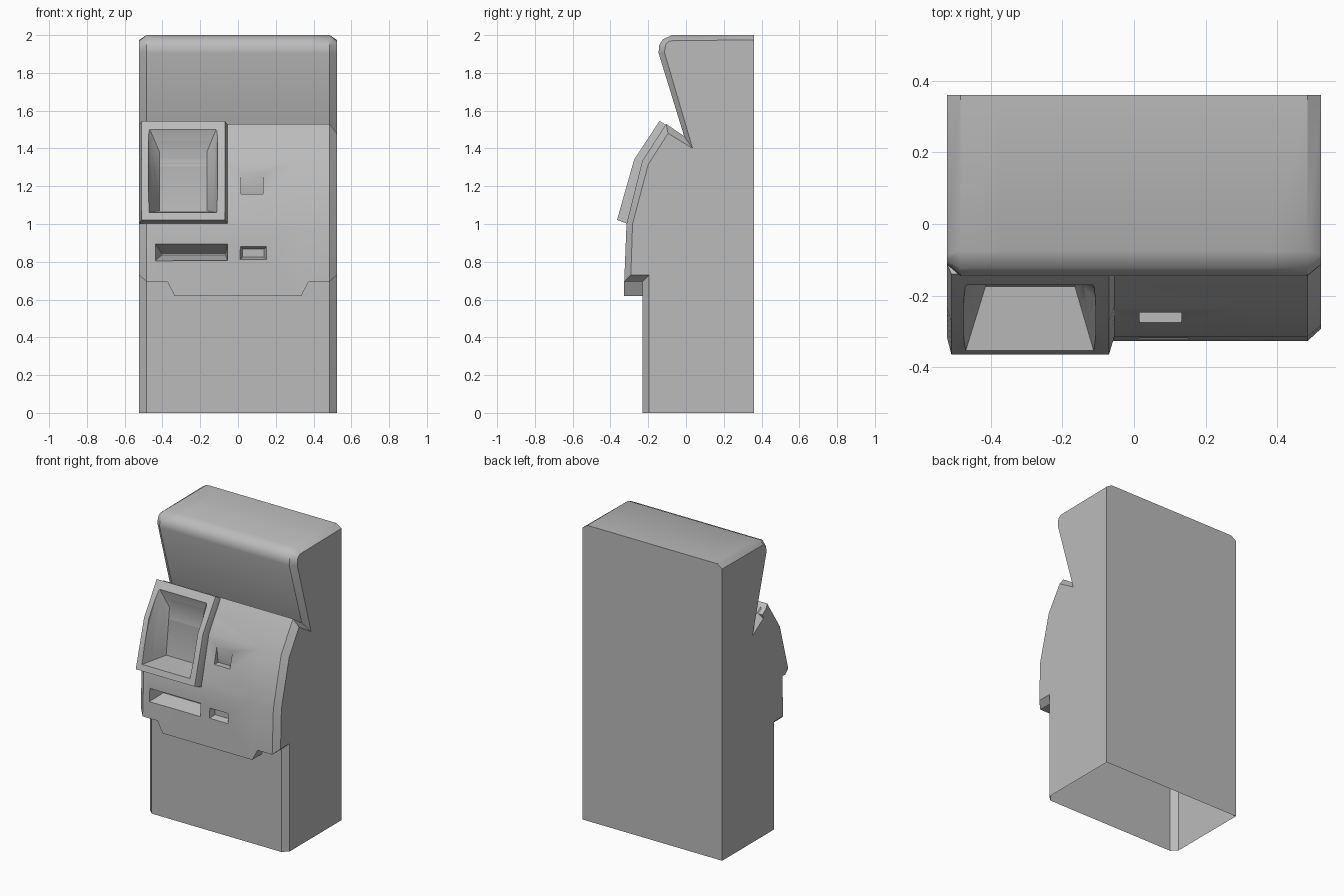
import bpy, bmesh, math

cube = bpy.data.objects.get("Cube")
if cube:
    bpy.data.objects.remove(cube, do_unlink=True)

grey = bpy.data.materials.new("plain grey")
grey.use_nodes = True
COLOUR = (0.5, 0.5, 0.5, 1)
grey.diffuse_color = COLOUR
grey.node_tree.nodes["Principled BSDF"].inputs["Base Color"].default_value = COLOUR


def finish(name, bm):
    bmesh.ops.recalc_face_normals(bm, faces=bm.faces)
    mesh = bpy.data.meshes.new(name)
    bm.to_mesh(mesh)
    bm.free()
    mesh.materials.append(grey)
    obj = bpy.data.objects.new(name, mesh)
    bpy.context.collection.objects.link(obj)
    return obj


def hull(name, sections):
    """Convex solid from (x range, (y, z) points) sections."""
    bm = bmesh.new()
    for xs, points in sections:
        for x in xs:
            for y, z in points:
                bm.verts.new((x, y, z))
    bmesh.ops.convex_hull(bm, input=bm.verts)
    bmesh.ops.dissolve_limit(bm, angle_limit=0.01, verts=bm.verts, edges=bm.edges)
    return finish(name, bm)


def activate(obj):
    bpy.ops.object.select_all(action="DESELECT")
    obj.select_set(True)
    bpy.context.view_layer.objects.active = obj


def cut(obj, cutter):
    activate(obj)
    mod = obj.modifiers.new("cut", "BOOLEAN")
    mod.operation = "DIFFERENCE"
    mod.solver = "EXACT"
    mod.object = cutter
    bpy.ops.object.modifier_apply(modifier=mod.name)


# Cabinet: side profiles lofted across the width, inset at the outer columns
def centre_profile(lip):
    return [(0.36, 0), (-0.23, 0), (-0.23, lip), (-0.327, lip), (-0.315, 1.0),
            (-0.232, 1.333), (-0.105, 1.53), (-0.01, 1.465), (-0.145, 1.905),
            (-0.143, 1.945), (-0.122, 1.978), (-0.075, 2.0), (0.36, 2.0)]


edge_profile = [(0.36, 0), (-0.195, 0), (-0.195, 0.73), (-0.292, 0.73), (-0.283, 1.0),
                (-0.2, 1.315), (-0.095, 1.48), (0.035, 1.4), (-0.113, 1.905),
                (-0.112, 1.93), (-0.105, 1.955), (-0.085, 1.97), (0.36, 1.975)]
half = [(0.335, centre_profile(0.62)), (0.375, centre_profile(0.695)),
        (0.485, centre_profile(0.695)), (0.523, edge_profile)]
columns = [(-x, p) for x, p in reversed(half)] + half

bm = bmesh.new()
rings = [[bm.verts.new((x, y, z)) for y, z in prof] for x, prof in columns]
count = len(edge_profile)
for a, b in zip(rings, rings[1:]):
    for i in range(count):
        j = (i + 1) % count
        bm.faces.new((a[i], a[j], b[j], b[i]))
bm.faces.new(rings[0])
bm.faces.new(rings[-1])
cabinet = finish("cabinet", bm)

# Raised screen surround, tapering towards its front
bezel = hull("screen_surround", [
    ((-0.51, -0.07), [(-0.365, 1.022), (-0.275, 1.34), (-0.14, 1.546)]),
    ((-0.523, -0.055), [(-0.315, 1.003), (-0.23, 1.336), (-0.11, 1.526),
                        (-0.27, 1.003), (-0.07, 1.5)])])

# Recess cutters
screen = hull("screen_recess", [
    ((-0.475, -0.108), [(-0.37, 1.06), (-0.288, 1.34), (-0.175, 1.52)]),
    ((-0.415, -0.165), [(-0.175, 1.07), (-0.14, 1.38)])])
cash_slot = hull("cash_slot", [
    ((-0.44, -0.055), [(-0.33, 0.803), (-0.33, 0.9)]),
    ((-0.405, -0.065), [(-0.22, 0.835), (-0.22, 0.845)])])
receipt_slot = hull("receipt_slot", [
    ((0.01, 0.152), [(-0.325, 0.812), (-0.325, 0.883)]),
    ((0.025, 0.138), [(-0.28, 0.825), (-0.28, 0.867)])])
card_slot = hull("card_slot", [
    ((0.015, 0.132), [(-0.31, 1.16), (-0.235, 1.16), (-0.248, 1.275), (-0.28, 1.275)])])

cut(bezel, screen)
for cutter in (screen, cash_slot, receipt_slot, card_slot):
    cut(cabinet, cutter)
    bpy.data.objects.remove(cutter, do_unlink=True)

# The cabinet has no floor
bm = bmesh.new()
bm.from_mesh(cabinet.data)
floor = [f for f in bm.faces if all(v.co.z < 0.001 for v in f.verts)]
bmesh.ops.delete(bm, geom=floor, context="FACES")
bm.to_mesh(cabinet.data)
bm.free()

for obj in (cabinet, bezel):
    activate(obj)
    bpy.ops.object.shade_smooth_by_angle(angle=math.radians(34))
